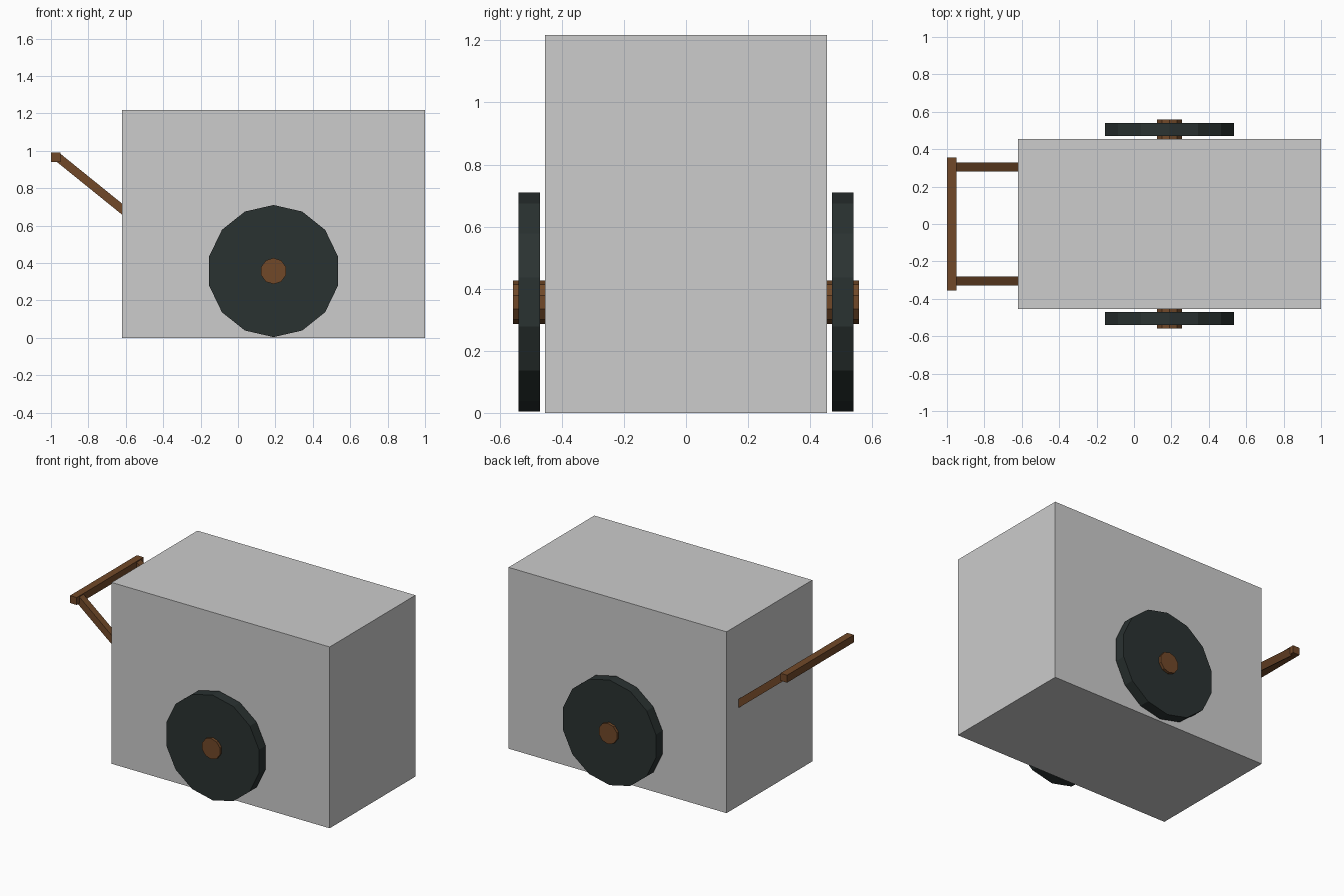
import bpy, bmesh, math
from mathutils import Vector, Matrix

if "Cube" in bpy.data.objects:
    bpy.data.objects.remove(bpy.data.objects["Cube"])

AX, AZ = 0.19, 0.357          # wheel centre


def material(name, rgb):
    m = bpy.data.materials.new(name)
    m.diffuse_color = (*rgb, 1)
    m.use_nodes = True
    m.node_tree.nodes["Principled BSDF"].inputs["Base Color"].default_value = m.diffuse_color
    return m


wood = material("brown wood", (0.165, 0.066, 0.022))
tyre = material("dark slate", (0.023, 0.032, 0.031))
grey = material("light grey", (0.604, 0.604, 0.604))


def finish(name, bm, mat):
    bmesh.ops.recalc_face_normals(bm, faces=bm.faces)
    me = bpy.data.meshes.new(name)
    bm.to_mesh(me)
    bm.free()
    me.materials.append(mat)
    ob = bpy.data.objects.new(name, me)
    bpy.context.collection.objects.link(ob)
    return ob


def box(name, lo, hi, mat):
    lo, hi = Vector(lo), Vector(hi)
    bm = bmesh.new()
    bmesh.ops.create_cube(bm, size=1, matrix=Matrix.Translation((lo + hi) / 2)
                          @ Matrix.Diagonal((*(hi - lo), 1)))
    return finish(name, bm, mat)


def disc(name, radius, sides, y0, y1, mat):
    # flat-sided cylinder along y with a corner at the top
    bm = bmesh.new()
    rings = [[bm.verts.new((AX + radius * math.sin(2 * math.pi * i / sides), y,
                            AZ + radius * math.cos(2 * math.pi * i / sides)))
              for i in range(sides)] for y in (y0, y1)]
    for r in rings:
        bm.faces.new(r)
    for i in range(sides):
        j = (i + 1) % sides
        bm.faces.new((rings[0][i], rings[0][j], rings[1][j], rings[1][i]))
    return finish(name, bm, mat)


def beam(name, a, b, size):
    # square bar between two points in the xz plane
    a, b = Vector(a), Vector(b)
    d = b - a
    rot = Matrix.Rotation(-math.atan2(d.z, d.x), 4, 'Y')
    bm = bmesh.new()
    bmesh.ops.create_cube(bm, size=1, matrix=Matrix.Translation((a + b) / 2) @ rot
                          @ Matrix.Diagonal((d.length, size, size, 1)))
    return finish(name, bm, wood)


# solid cart body
box("cart_body", (-0.62, -0.455, 0), (1.0, 0.455, 1.218), grey)

# handle crossbar
box("handle_bar", (-1.0, -0.355, 0.94), (-0.95, 0.355, 0.99), wood)

# wheels, hubs and handle shafts on both sides
for s, side in ((-1, "front"), (1, "back")):
    disc(f"{side}_wheel", 0.353, 14, s * 0.47, s * 0.54, tyre)
    disc(f"{side}_hub", 0.07, 10, s * 0.45, s * 0.558, wood)
    y = s * 0.305
    beam(f"{side}_handle_shaft", (-0.965, y, 0.967), (-0.60, y, 0.672), 0.046)
